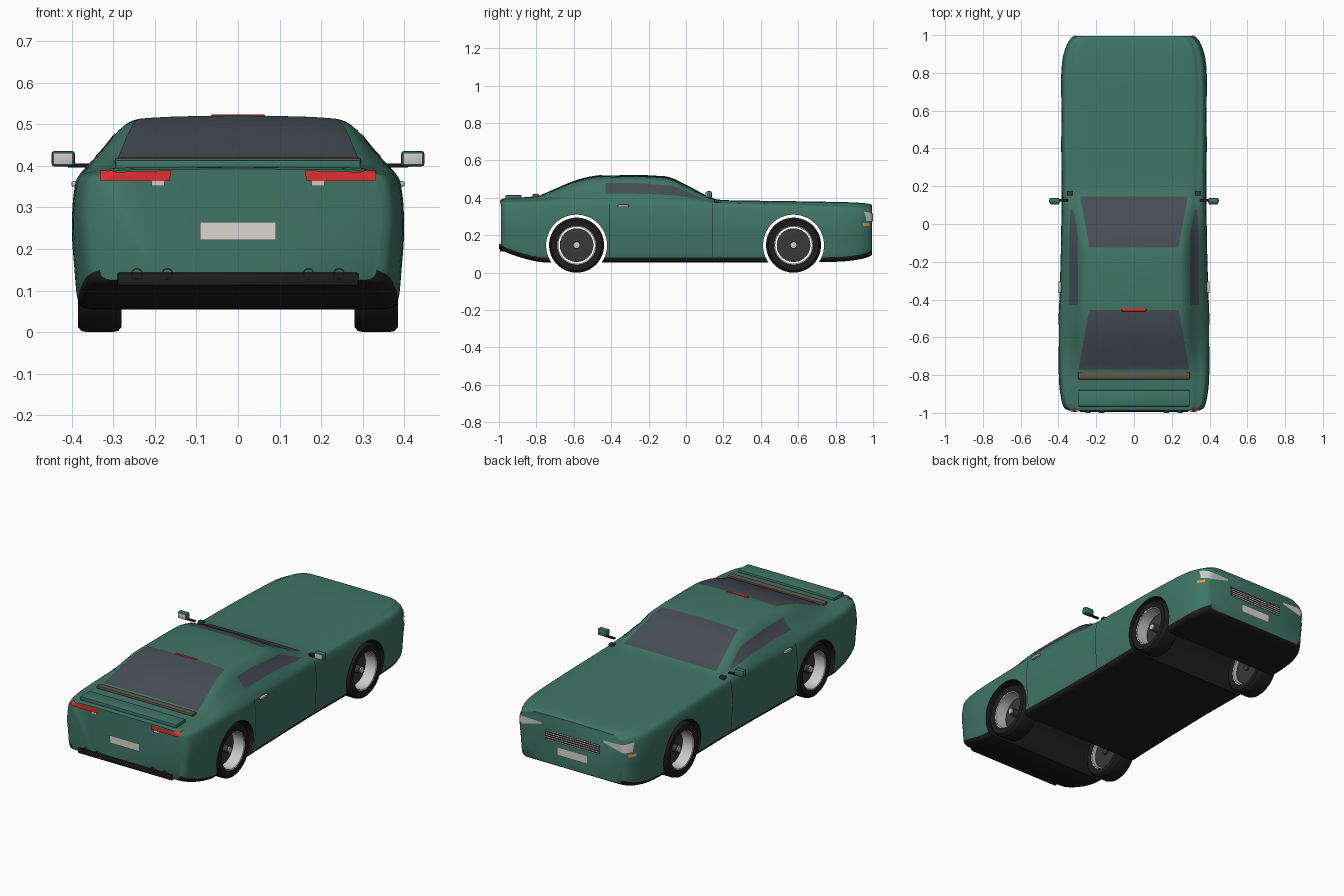
import bpy, bmesh, math
from mathutils import Vector, Matrix
from mathutils.bvhtree import BVHTree

if "Cube" in bpy.data.objects:
    bpy.data.objects.remove(bpy.data.objects["Cube"])


def mat(name, r, g, b):
    m = bpy.data.materials.new(name)
    m.diffuse_color = (r, g, b, 1)
    m.use_nodes = True
    m.node_tree.nodes["Principled BSDF"].inputs["Base Color"].default_value = m.diffuse_color
    return m


PAINT = mat("paint_green", 0.05, 0.18, 0.13)
BLACK = mat("black_trim", 0.012, 0.012, 0.012)
GLASS = mat("dark_glass", 0.06, 0.075, 0.09)
RED = mat("red_lens", 0.75, 0.03, 0.03)
AMBER = mat("amber_lens", 0.8, 0.35, 0.03)
SILVER = mat("silver", 0.55, 0.55, 0.55)
PLATE = mat("plate_white", 0.7, 0.68, 0.62)
DARK = mat("dark_metal", 0.04, 0.04, 0.04)
BROWN = mat("spoiler_brown", 0.12, 0.09, 0.075)


def finish(name, bm, *mats):
    bmesh.ops.recalc_face_normals(bm, faces=bm.faces)
    me = bpy.data.meshes.new(name)
    bm.to_mesh(me)
    bm.free()
    ob = bpy.data.objects.new(name, me)
    bpy.context.collection.objects.link(ob)
    for m in mats:
        me.materials.append(m)
    return ob


def spline(pts, n):
    """Catmull-Rom through tuples of any dimension."""
    q = [pts[0]] + list(pts) + [pts[-1]]
    out = []
    for a, b, c, d in zip(q, q[1:], q[2:], q[3:]):
        for k in range(n):
            t = k / n
            out.append(tuple(0.5 * (2 * w1 + (w2 - w0) * t + (2 * w0 - 5 * w1 + 4 * w2 - w3) * t * t
                             + (3 * w1 - w0 - 3 * w2 + w3) * t ** 3)
                             for w0, w1, w2, w3 in zip(a, b, c, d)))
    return out + [tuple(pts[-1])]


def box(name, x, y, z, m, bevel=0.004):
    bm = bmesh.new()
    bmesh.ops.create_cube(bm, size=1)
    for v in bm.verts:
        v.co = Vector([(r[0] + r[1]) / 2 + c * (r[1] - r[0]) for c, r in zip(v.co, (x, y, z))])
    bmesh.ops.bevel(bm, geom=bm.edges[:], offset=bevel, segments=2, affect='EDGES', profile=0.5)
    return finish(name, bm, m)


def lathe(name, profile, centre, axis, m, steps=48, closed=True):
    """Revolve (radius, along) points about the x or y axis."""
    bm = bmesh.new()
    rings = []
    for i in range(steps):
        a = 2 * math.pi * i / steps
        c, s = math.cos(a), math.sin(a)
        rings.append([bm.verts.new(Vector(centre) + Vector((h, r * c, r * s) if axis == 'x' else (r * c, h, r * s)))
                      for r, h in profile])
    n = len(profile)
    for i in range(steps):
        p, q = rings[i], rings[(i + 1) % steps]
        for j in range(n if closed else n - 1):
            bm.faces.new((p[j], p[(j + 1) % n], q[(j + 1) % n], q[j]))
    bmesh.ops.remove_doubles(bm, verts=bm.verts, dist=1e-6)
    return finish(name, bm, m)


# Body loft: y, half width, floor z, shoulder z, top z, top half width
STATIONS = [
    (-.988, .345, .125, .368, .392, .29), (-.965, .375, .11, .372, .397, .30),
    (-.88, .393, .08, .376, .402, .30), (-.78, .399, .057, .378, .413, .295),
    (-.7, .40, .055, .38, .445, .285), (-.6, .40, .055, .38, .487, .28),
    (-.5, .40, .055, .38, .513, .275), (-.4, .395, .055, .38, .52, .27),
    (-.13, .387, .055, .38, .516, .27), (0, .385, .055, .378, .466, .275),
    (.1, .383, .055, .374, .414, .29), (.17, .383, .055, .37, .391, .30),
    (.28, .384, .055, .367, .386, .305), (.5, .386, .055, .362, .383, .31),
    (.8, .385, .058, .352, .378, .31), (.92, .367, .07, .345, .374, .30),
    (.978, .335, .085, .34, .368, .27), (.994, .312, .095, .333, .36, .25)]


def section(w, zb, zs, zt, wt):
    h = zt - zs
    half = [(0, zb), (.45 * w, zb), (.8 * w, zb), (.92 * w, zb + .003), (.965 * w, zb + .025),
            (.985 * w, zb + .1), (w, zb + .6 * (zs - zb)), (.985 * w, zs - .04), (.95 * w, zs),
            (.475 * w + .5 * wt, zs + .43 * h), (wt, zs + .85 * h), (.75 * wt, zs + .96 * h), (0, zt)]
    return spline(half, 4)


bm = bmesh.new()
rings = []
for y, *p in spline(STATIONS, 4):
    half = section(*p)
    full = half + [(-x, z) for x, z in half[-2:0:-1]]
    rings.append([bm.verts.new((x, y, z)) for x, z in full])
N = len(rings[0])
for a, b in zip(rings, rings[1:]):
    for j in range(N):
        f = bm.faces.new((a[j], a[(j + 1) % N], b[(j + 1) % N], b[j]))
        f.material_index = 0 if min(j, N - 1 - j) < 16 else 1
for r in (rings[0], rings[-1]):
    bm.faces.new(r).material_index = 1
bmesh.ops.recalc_face_normals(bm, faces=bm.faces)
TREE = BVHTree.FromBMesh(bm)
body = finish("car_body", bm, BLACK, PAINT)

# Wheel arches
WHEELS = (-.585, .575)
for y in WHEELS:
    cutter = lathe("arch_cutter", [(0, -.6), (.163, -.6), (.163, .6), (0, .6)], (0, y, .147), 'x', BLACK, 64, False)
    mod = body.modifiers.new("arch", 'BOOLEAN')
    mod.object, mod.operation, mod.solver = cutter, 'DIFFERENCE', 'EXACT'
    bpy.context.view_layer.objects.active = body
    bpy.ops.object.modifier_apply(modifier="arch")
    bpy.data.objects.remove(cutter)


def along(line, t):
    f = t * (len(line) - 1)
    i = min(int(f), len(line) - 2)
    return Vector(line[i]).lerp(Vector(line[i + 1]), f - i)


def panel(name, axis, sgn, low, high, m, nu=24, nv=8, off=.003):
    """Patch between two 2D lines, projected on the body along an axis."""
    k = 'xyz'.index(axis)
    d = Vector([-sgn if i == k else 0 for i in range(3)])
    bm = bmesh.new()
    grid = []
    for i in range(nu + 1):
        row = []
        for j in range(nv + 1):
            p = list(along(low, i / nu).lerp(along(high, i / nu), j / nv))
            p.insert(k, 2 * sgn)
            hit, nrm, *_ = TREE.ray_cast(Vector(p), d)
            if hit is None:
                p[k] = sgn
                hit, nrm, *_ = TREE.find_nearest(Vector(p))
            row.append(bm.verts.new(hit + nrm * off))
        grid.append(row)
    for a, b in zip(grid, grid[1:]):
        for j in range(nv):
            bm.faces.new((a[j], b[j], b[j + 1], a[j + 1]))
    return finish(name, bm, m)


def rect(name, axis, sgn, u0, u1, v0, v1, m, **kw):
    return panel(name, axis, sgn, [(u0, v0), (u1, v0)], [(u0, v1), (u1, v1)], m, **kw)


# Glass front and rear, high brake light
panel("windscreen", 'z', 1, [(-.285, .145), (.285, .145)], [(-.235, -.125), (.235, -.125)], GLASS, nv=24)
panel("rear_window", 'z', 1, [(-.292, -.77), (.292, -.77)], [(-.237, -.455), (.237, -.455)], GLASS, nv=24)
box("high_brake_light", (-.065, .065), (-.462, -.448), (.512, .523), RED, .002)

# Rear end
rect("rear_plate", 'y', -1, -.092, .092, .222, .265, PLATE, off=.008)
box("rear_diffuser", (-.29, .29), (-.994, -.96), (.112, .143), BLACK)
box("boot_lip", (-.295, .295), (-.965, -.88), (.392, .414), PAINT)
box("spoiler_bar", (-.297, .297), (-.822, -.785), (.402, .42), BROWN, .007)

# Nose: grille slats and plate
rect("grille_back", 'y', 1, -.17, .17, .222, .28, BLACK)
for i in range(5):
    z = .226 + i * .012
    rect("grille_slat", 'y', 1, -.168, .168, z, z + .004, SILVER, nv=1, off=.006)
rect("front_plate", 'y', 1, -.092, .092, .155, .198, PLATE, off=.006)

for s in (-1, 1):
    # Side glass, door seams, handle
    panel("side_window", 'x', s, [(-.43, .42), (-.26, .42), (-.09, .413), (.08, .393)],
          [(-.43, .477), (-.26, .477), (-.07, .462), (.08, .396)], GLASS, nu=30)
    for y, top in ((-.41, .365), (.14, .365)):
        rect("door_seam", 'x', s, y - .002, y + .002, .085, top, BLACK, nu=1, nv=16, off=.0015)
    box("door_handle", sorted((s * .385, s * .401)), (-.365, -.305), (.35, .363), SILVER)
    # Lamps
    panel("tail_light", 'y', -1, [(s * .165, .364), (s * .33, .364)], [(s * .16, .389), (s * .33, .384)], RED, off=.006)
    rect("reverse_light", 'y', -1, s * .177, s * .208, .352, .364, SILVER, off=.007)
    panel("headlight", 'y', 1, [(s * .19, .303), (s * .31, .272), (s * .345, .277)],
          [(s * .19, .312), (s * .31, .316), (s * .345, .325)], SILVER, off=.005)
    rect("indicator", 'x', s, .945, .98, .25, .265, AMBER)
    # Exhaust tips
    for x in (.17, .243):
        lathe("exhaust_tip", [(.014, -1), (.014, -.95), (.011, -.95), (.011, -1)], (s * x, 0, .14), 'y', DARK, 24)
    # Mirrors
    box("mirror_housing", sorted((s * .392, s * .449)), (.108, .138), (.398, .436), PAINT, .008)
    box("mirror_glass", sorted((s * .397, s * .444)), (.104, .112), (.403, .431), SILVER, .002)
    box("mirror_arm", sorted((s * .35, s * .41)), (.118, .132), (.396, .405), BLACK, .002)
    box("cowl_vent", sorted((s * .325, s * .355)), (.15, .175), (.375, .392), DARK)
    # Wheels
    for y in WHEELS:
        c = (0, y, .147)
        lathe("tyre", [(.103, s * .283), (.135, s * .28), (.144, s * .288), (.147, s * .30), (.147, s * .365),
                       (.144, s * .377), (.135, s * .385), (.103, s * .381)], c, 'x', BLACK, 64)
        lathe("rim_barrel", [(.103, s * .284), (.103, s * .38), (.098, s * .378), (.098, s * .286)], c, 'x', SILVER, 64)
        lathe("wheel_disc", [(0, s * .30), (.09, s * .30), (.09, s * .318), (0, s * .322)], c, 'x', DARK, 48, False)
        lathe("axle_stub", [(0, s * .29), (.02, s * .29), (.02, s * .355), (0, s * .357)], c, 'x', DARK, 24, False)
        lathe("hub_cap", [(0, s * .35), (.016, s * .35), (.016, s * .362), (0, s * .364)], c, 'x', SILVER, 24, False)

# Smooth shading with crisp edges
for ob in bpy.context.scene.objects:
    ob.select_set(True)
bpy.context.view_layer.objects.active = body
bpy.ops.object.shade_smooth_by_angle(angle=math.radians(35))
